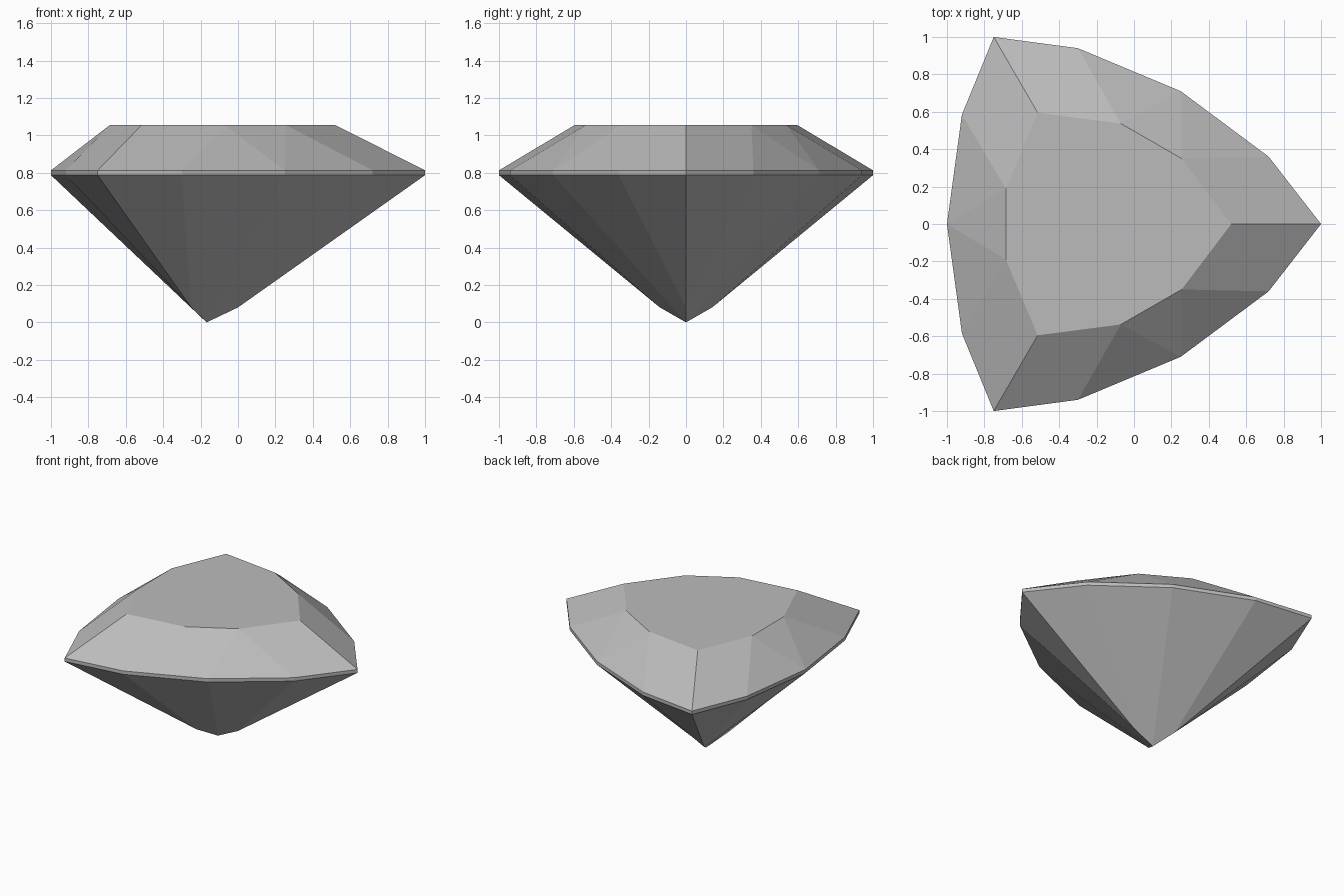
import bpy, bmesh

if "Cube" in bpy.data.objects:
    bpy.data.objects.remove(bpy.data.objects["Cube"])

GIRDLE_LOW, GIRDLE_HIGH, TABLE_Z = 0.787, 0.813, 1.055

grey = bpy.data.materials.new("grey")
grey.diffuse_color = (0.5, 0.5, 0.5, 1)
grey.use_nodes = True
grey.node_tree.nodes["Principled BSDF"].inputs["Base Color"].default_value = grey.diffuse_color


def ring(half, closing):
    """Mirror one half outline across y, adding points that lie on the axis."""
    return half + closing + [(x, -y) for x, y in reversed(half[1:])]


# Rounded triangle outlines, counter-clockwise from the right-hand corner
girdle = ring([(1, 0), (0.72, 0.36), (0.25, 0.71), (-0.30, 0.94), (-0.75, 1), (-0.92, 0.585)], [(-1, 0)])
table = ring([(0.52, 0), (0.255, 0.35), (-0.07, 0.537), (-0.515, 0.595), (-0.685, 0.19)], [])
keel = [(0, 0), (-0.25, 0.14), (-0.25, -0.14)]

bm = bmesh.new()


def add_ring(points, z):
    return [bm.verts.new((x, y, z)) for x, y in points]


low = add_ring(girdle, GIRDLE_LOW)
high = add_ring(girdle, GIRDLE_HIGH)
top = add_ring(table, TABLE_Z)
feet = add_ring(keel, 0.08)
tip = bm.verts.new((-0.168, 0, 0))

# Flat table and thin girdle band
bm.faces.new(top)
for i in range(12):
    j = (i + 1) % 12
    bm.faces.new((low[i], low[j], high[j], high[i]))

# Crown and pavilion facets, repeated on the three sides
for s in range(3):
    g = [high[(4 * s + k) % 12] for k in range(5)]
    t = [top[(3 * s + k) % 9] for k in range(4)]
    b = [low[(4 * s + k) % 12] for k in range(5)]
    f0, f1 = feet[s], feet[(s + 1) % 3]
    for face in ((g[0], g[1], t[1], t[0]), (g[1], g[2], t[1]), (g[2], t[2], t[1]),
                 (g[2], g[3], t[2]), (g[3], g[4], t[3], t[2]),
                 (b[1], b[0], f0), (b[2], b[1], f0, tip),
                 (b[3], b[2], tip, f1), (b[4], b[3], f1)):
        bm.faces.new(face)

bmesh.ops.recalc_face_normals(bm, faces=bm.faces)
mesh = bpy.data.meshes.new("cut_gem")
bm.to_mesh(mesh)
bm.free()
mesh.materials.append(grey)
bpy.context.collection.objects.link(bpy.data.objects.new("cut_gem", mesh))
